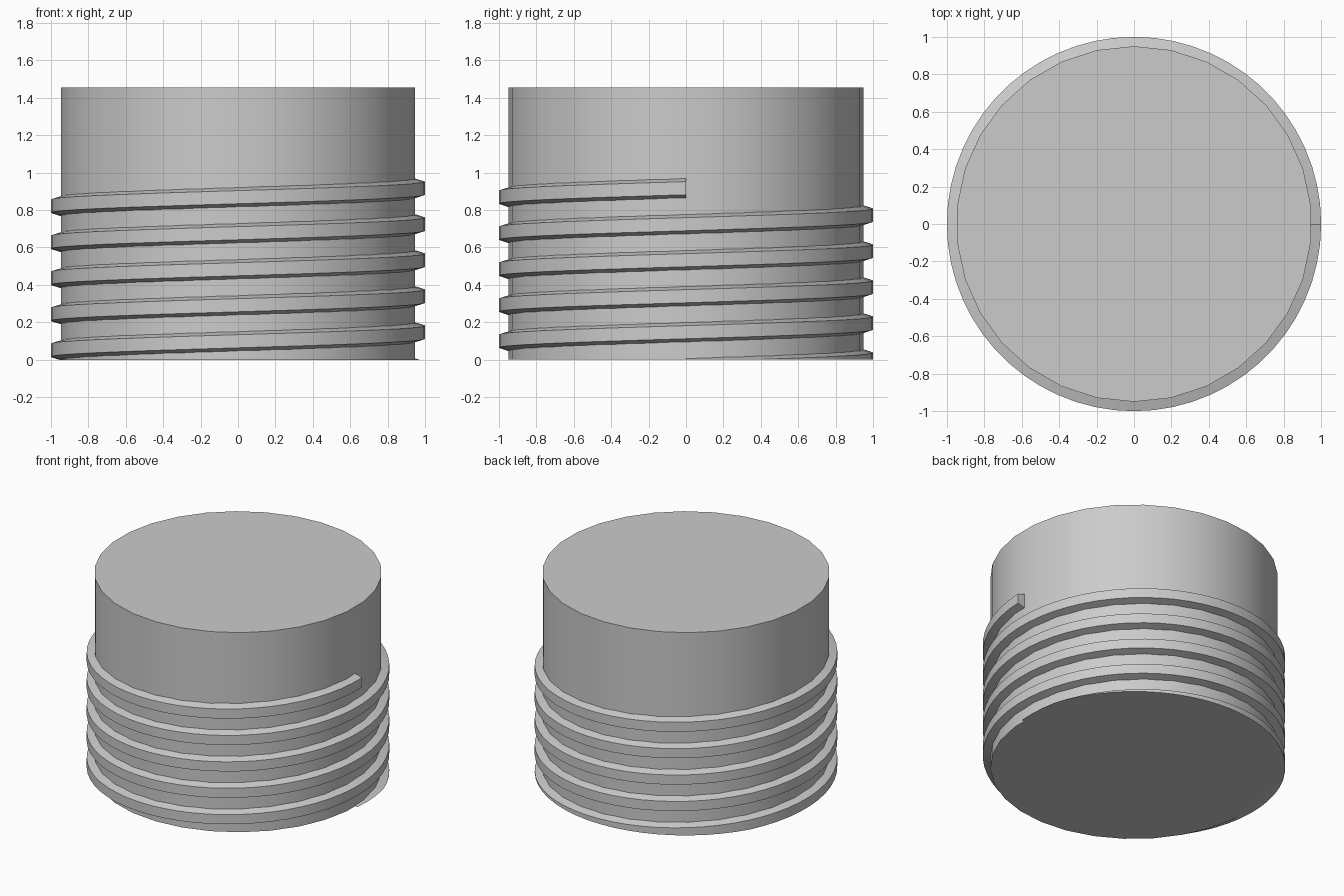
import bpy, bmesh, math

cube = bpy.data.objects.get("Cube")
if cube:
    bpy.data.objects.remove(cube)

RADIUS, HEIGHT, SIDES = 0.95, 1.455, 30
PITCH, TURNS, STEPS = 0.1925, 5, 60
END_Z = 0.917

grey = bpy.data.materials.new("plain_grey")
grey.use_nodes = True
colour = (0.6, 0.6, 0.6, 1)
grey.diffuse_color = colour
grey.node_tree.nodes["Principled BSDF"].inputs["Base Color"].default_value = colour


def finish(bm, name):
    bmesh.ops.recalc_face_normals(bm, faces=bm.faces)
    mesh = bpy.data.meshes.new(name)
    bm.to_mesh(mesh)
    bm.free()
    mesh.materials.append(grey)
    obj = bpy.data.objects.new(name, mesh)
    bpy.context.collection.objects.link(obj)
    bpy.ops.object.select_all(action="DESELECT")
    obj.select_set(True)
    bpy.context.view_layer.objects.active = obj
    bpy.ops.object.shade_smooth_by_angle(angle=math.radians(25))
    return obj


# Solid cylindrical body, with an edge midpoint facing each side
bm = bmesh.new()
bmesh.ops.create_cone(bm, cap_ends=True, segments=SIDES,
                      radius1=RADIUS, radius2=RADIUS, depth=HEIGHT)
bmesh.ops.translate(bm, verts=bm.verts, vec=(0, 0, HEIGHT / 2))
finish(bm, "body")

# Screw thread: a trapezoid profile (radius, height) swept up a helix
profile = [(0.92, -0.06), (1.0, -0.035), (1.0, 0.035), (0.92, 0.06)]
bm = bmesh.new()
rings = []
for i in range(TURNS * STEPS + 1):
    angle = math.tau * i / STEPS
    z = END_Z + PITCH * (i / STEPS - TURNS)
    rings.append([bm.verts.new((r * math.cos(angle), r * math.sin(angle), z + dz))
                  for r, dz in profile])
for a, b in zip(rings, rings[1:]):
    for j in range(4):
        k = (j + 1) % 4
        bm.faces.new((a[j], a[k], b[k], b[j]))
bm.faces.new(rings[0])
bm.faces.new(rings[-1])

# Trim the thread start flush with the base and close the cut
cut = bmesh.ops.bisect_plane(bm, geom=bm.verts[:] + bm.edges[:] + bm.faces[:],
                             plane_co=(0, 0, 0), plane_no=(0, 0, 1),
                             clear_inner=True)
edges = [e for e in cut["geom_cut"] if isinstance(e, bmesh.types.BMEdge)]
bmesh.ops.triangle_fill(bm, edges=edges, use_beauty=True)
finish(bm, "screw_thread")
